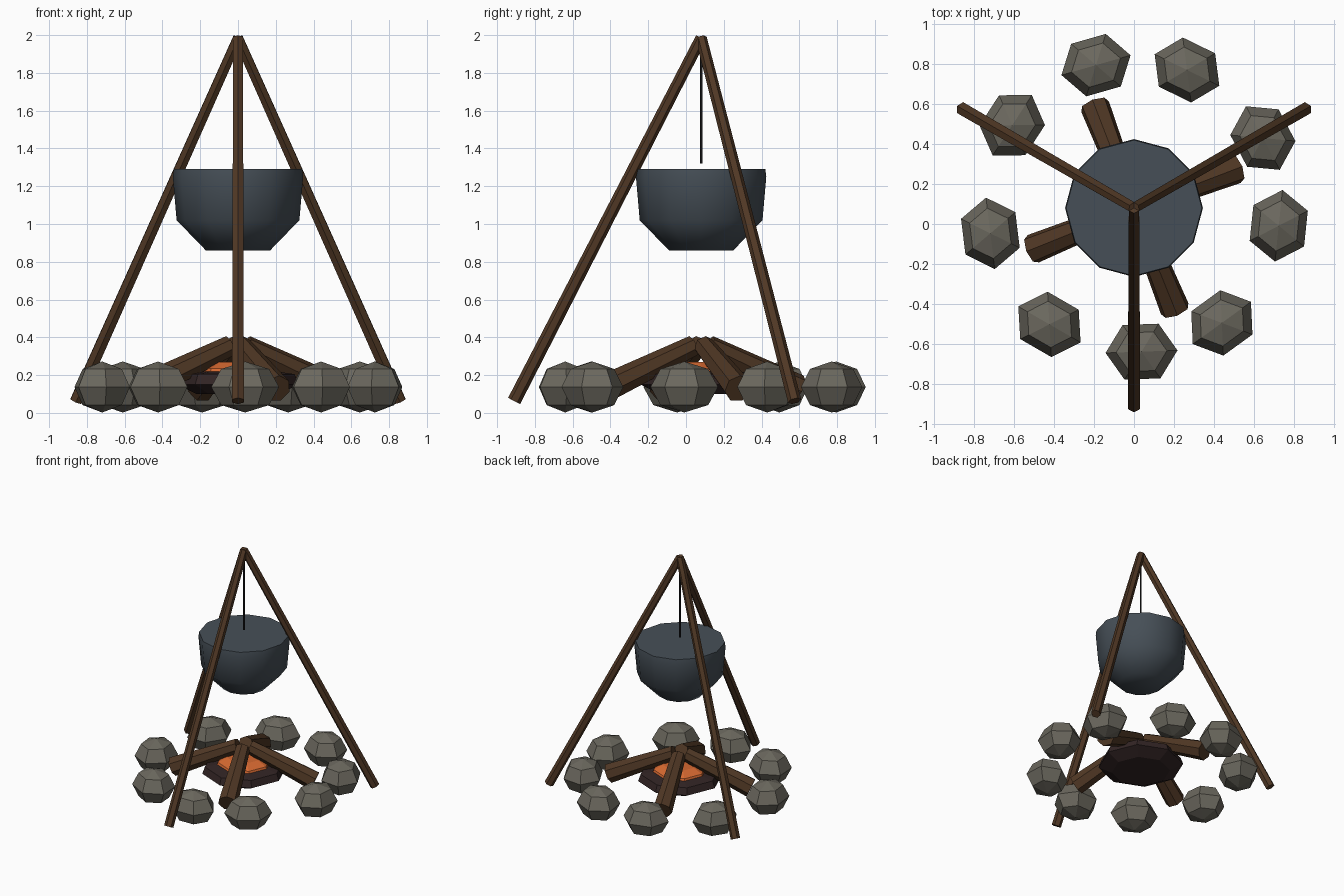
import bpy, bmesh, math
from mathutils import Vector, Matrix

if "Cube" in bpy.data.objects:
    bpy.data.objects.remove(bpy.data.objects["Cube"])

CY = 0.08  # the fire and pot are centred slightly behind the origin


def material(name, rgb):
    m = bpy.data.materials.new(name)
    m.diffuse_color = (*rgb, 1)
    m.use_nodes = True
    m.node_tree.nodes["Principled BSDF"].inputs["Base Color"].default_value = m.diffuse_color
    return m


STONE = material("grey_stone", (0.147, 0.138, 0.112))
WOOD = material("brown_wood", (0.080, 0.039, 0.018))
IRON = material("blue_grey_iron", (0.061, 0.078, 0.095))
EMBER = material("orange_ember", (0.67, 0.14, 0.03))
CHAR = material("dark_charcoal", (0.032, 0.018, 0.018))
BLACK = material("black_rod", (0.012, 0.012, 0.013))


def finish(bm, name, mat):
    bmesh.ops.recalc_face_normals(bm, faces=bm.faces)
    me = bpy.data.meshes.new(name)
    bm.to_mesh(me)
    bm.free()
    me.materials.append(mat)
    ob = bpy.data.objects.new(name, me)
    bpy.context.collection.objects.link(ob)
    return ob


def pole(name, a, b, ra, rb, sides, mat):
    """Tapered cylinder from point a to point b."""
    a, b = Vector(a), Vector(b)
    d = b - a
    rot = d.to_track_quat('Z', 'Y').to_matrix().to_4x4()
    bm = bmesh.new()
    bmesh.ops.create_cone(bm, cap_ends=True, segments=sides, radius1=ra, radius2=rb,
                          depth=d.length, matrix=Matrix.Translation((a + b) / 2) @ rot)
    return finish(bm, name, mat)


def lathe(name, profile, sides, mat):
    """Closed turned shape about the fire's axis, profile of (radius, z)."""
    bm = bmesh.new()
    rings = []
    for r, z in profile:
        rings.append([bm.verts.new((r * math.sin(2 * math.pi * i / sides),
                                    CY + r * math.cos(2 * math.pi * i / sides), z))
                      for i in range(sides)])
    for lo, hi in zip(rings, rings[1:]):
        for i in range(sides):
            j = (i + 1) % sides
            bm.faces.new((lo[i], lo[j], hi[j], hi[i]))
    bm.faces.new(rings[0])
    bm.faces.new(rings[-1])
    return finish(bm, name, mat)


def around(angle, r, z):
    t = math.radians(angle)
    return (r * math.cos(t), CY + r * math.sin(t), z)


# tripod legs meeting at the top
for i, angle in enumerate((-90, 30, 150)):
    pole(f"tripod_leg_{i + 1}", around(angle, 0.99, 0.063), around(angle, 0, 1.985),
         0.036, 0.03, 6, WOOD)

# hanging rod
pole("hanging_rod", (0, CY, 1.32), (0, CY, 1.97), 0.007, 0.007, 6, BLACK)

# cooking pot
pot = lathe("pot", [(0.17, 0.86), (0.325, 1.02), (0.345, 1.25), (0.34, 1.29)], 12, IRON)
bpy.ops.object.select_all(action='DESELECT')
pot.select_set(True)
bpy.context.view_layer.objects.active = pot
bpy.ops.object.shade_smooth_by_angle(angle=math.radians(60))

# charcoal bed and glowing embers
lathe("charcoal_bed", [(0.22, 0.10), (0.32, 0.15), (0.30, 0.205), (0.20, 0.22)], 8, CHAR)
lathe("embers", [(0.215, 0.20), (0.20, 0.235), (0.13, 0.27)], 8, EMBER)

# leaning logs
for i, angle in enumerate((21, 111, 202, 292)):
    pole(f"log_{i + 1}", around(angle, 0.55, 0.128), around(angle, 0.045, 0.355),
         0.076, 0.056, 7, WOOD)

# ring of faceted stones: (position angle, facing angle, distance)
STONES = [(104.9, 106, 0.74), (69, 64, 0.74), (28.5, 28, 0.734),
          (-7, -6, 0.73), (-52.6, -54, 0.724), (-87, -88, 0.72),
          (-126, -120, 0.72), (190, 187, 0.73), (145.8, 147, 0.737)]
for i, (angle, facing, dist) in enumerate(STONES):
    mat = (Matrix.Translation(around(angle, dist, 0.137))
           @ Matrix.Rotation(math.radians(facing), 4, 'Z')
           @ Matrix.Diagonal((0.158, 0.18, 0.135, 1)))
    bm = bmesh.new()
    bmesh.ops.create_uvsphere(bm, u_segments=6, v_segments=4, radius=1, matrix=mat)
    finish(bm, f"stone_{i + 1}", STONE)
